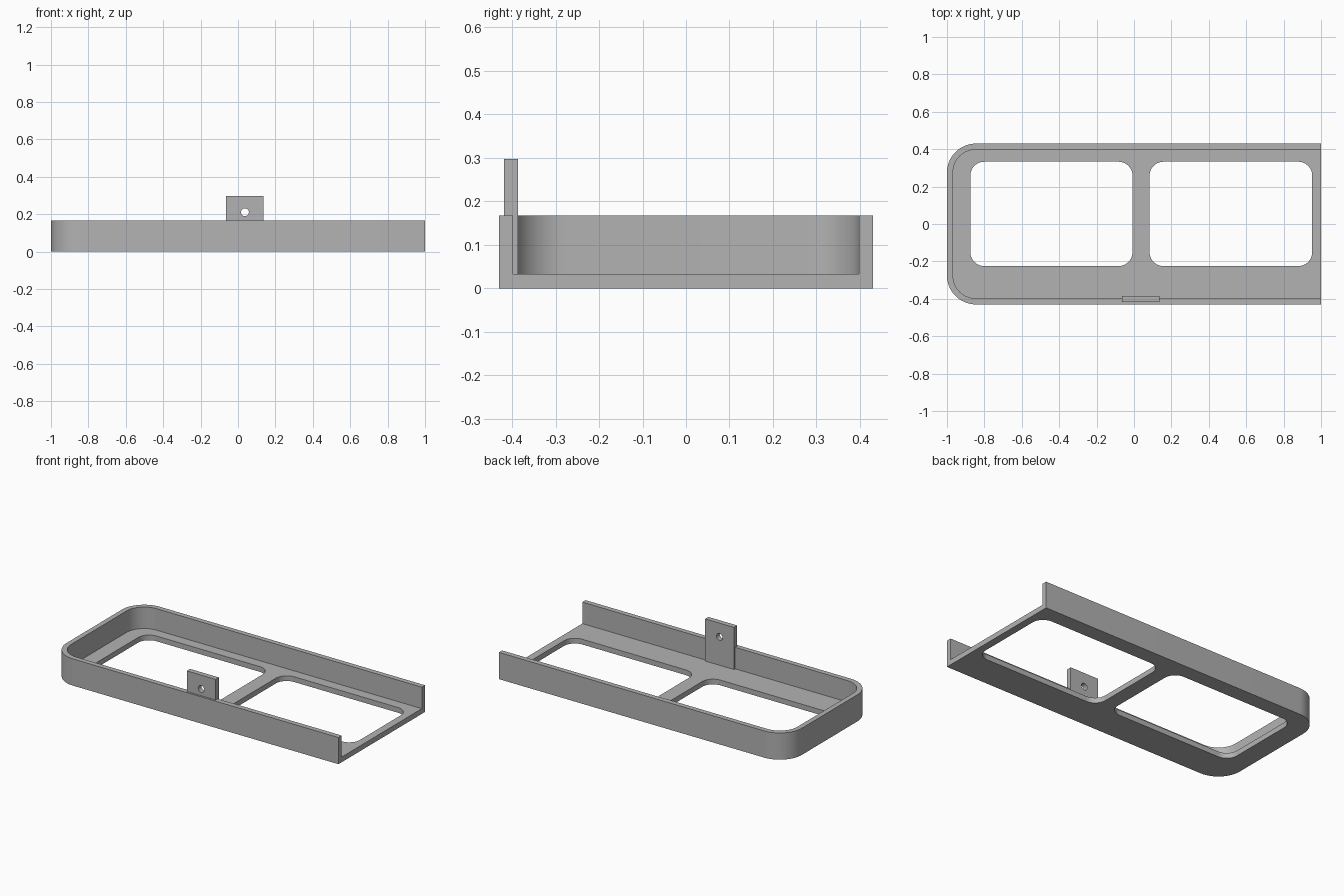
import bpy
import math
from mathutils import Matrix

cube = bpy.data.objects.get("Cube")
if cube:
    bpy.data.objects.remove(cube, do_unlink=True)

grey = bpy.data.materials.new("plain grey")
grey.use_nodes = True
colour = (0.45, 0.45, 0.45, 1)
grey.diffuse_color = colour
grey.node_tree.nodes["Principled BSDF"].inputs["Base Color"].default_value = colour

X, Y = 1.0, 0.43            # half length and half depth
FLOOR, RIM = 0.033, 0.168   # floor thickness and wall top
WALL, RADIUS = 0.032, 0.155
STEPS = 14


def arc(cx, cy, r, start, sweep=90, steps=STEPS):
    """Points along an arc, angles in degrees."""
    return [(cx + r * math.cos(math.radians(start + sweep * i / steps)),
             cy + r * math.sin(math.radians(start + sweep * i / steps)))
            for i in range(steps + 1)]


def rounded_rect(x0, x1, y0, y1, r):
    return (arc(x1 - r, y1 - r, r, 0) + arc(x0 + r, y1 - r, r, 90)
            + arc(x0 + r, y0 + r, r, 180) + arc(x1 - r, y0 + r, r, 270))


def left_u(inset):
    """Open path along the back, round the closed end and along the front."""
    r, c = RADIUS - inset, RADIUS
    return ([(X, Y - inset)] + arc(-X + c, Y - c, r, 90)
            + arc(-X + c, -Y + c, r, 180) + [(X, -Y + inset)])


def slab(name, loops, z0, z1, matrix=Matrix()):
    """Extrude outlines (later loops are holes) between two heights."""
    curve = bpy.data.curves.new(name + " outline", "CURVE")
    curve.dimensions = "2D"
    curve.fill_mode = "BOTH"
    curve.extrude = (z1 - z0) / 2
    for loop in loops:
        spline = curve.splines.new("POLY")
        spline.points.add(len(loop) - 1)
        for point, (x, y) in zip(spline.points, loop):
            point.co = (x, y, 0, 1)
        spline.use_cyclic_u = True
    obj = bpy.data.objects.new(name, curve)
    bpy.context.collection.objects.link(obj)
    bpy.ops.object.select_all(action="DESELECT")
    obj.select_set(True)
    bpy.context.view_layer.objects.active = obj
    bpy.ops.object.convert(target="MESH")
    obj = bpy.context.object
    obj.name = name
    obj.data.transform(matrix @ Matrix.Translation((0, 0, (z0 + z1) / 2)))
    # Weld the caps to the sides and make the normals consistent
    bpy.ops.object.mode_set(mode="EDIT")
    bpy.ops.mesh.select_all(action="SELECT")
    bpy.ops.mesh.remove_doubles(threshold=0.0001)
    bpy.ops.mesh.normals_make_consistent(inside=False)
    bpy.ops.object.mode_set(mode="OBJECT")
    obj.data.materials.clear()
    obj.data.materials.append(grey)
    bpy.ops.object.shade_smooth_by_angle(angle=math.radians(30))
    return obj


# Floor with two rounded windows
windows = [rounded_rect(x0, x1, -0.225, 0.333, 0.075)
           for x0, x1 in ((-0.875, -0.008), (0.083, 0.953))]
slab("floor", [left_u(0)] + windows, 0, FLOOR)

# Wall round three sides, open at the left end
slab("wall", [left_u(0) + left_u(WALL)[::-1]], FLOOR, RIM)

# Upright tab with a screw hole, standing inside the front wall
upright = Matrix.Rotation(math.radians(90), 4, "X")
tab = [(-0.063, FLOOR), (0.137, FLOOR), (0.137, 0.298), (-0.063, 0.298)]
hole = arc(0.037, 0.211, 0.021, 0, 360, 32)[:-1]
slab("mounting_tab", [tab, hole], 0.386, 0.418, upright)
